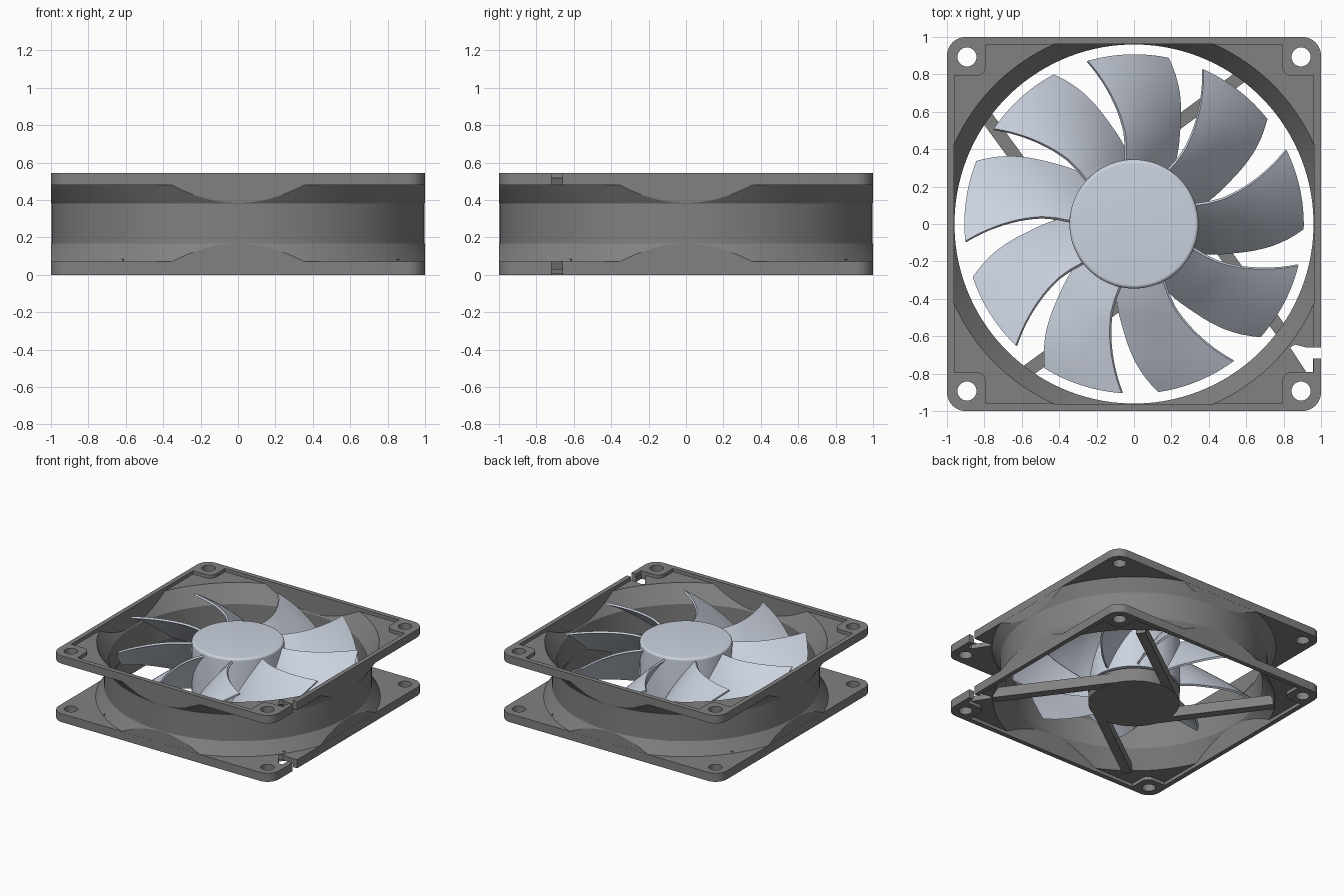
import bpy, bmesh
from math import sin, cos, pi, radians

if "Cube" in bpy.data.objects:
    bpy.data.objects.remove(bpy.data.objects["Cube"])

H = 0.545


def material(name, rgb):
    m = bpy.data.materials.new(name)
    m.diffuse_color = (*rgb, 1)
    m.use_nodes = True
    m.node_tree.nodes["Principled BSDF"].inputs["Base Color"].default_value = m.diffuse_color
    return m


DARK = material("dark_grey_plastic", (0.22, 0.22, 0.22))
PALE = material("pale_blue_plastic", (0.60, 0.65, 0.74))


def finish(bm, name):
    bmesh.ops.recalc_face_normals(bm, faces=bm.faces[:])
    me = bpy.data.meshes.new(name)
    bm.to_mesh(me)
    bm.free()
    ob = bpy.data.objects.new(name, me)
    bpy.context.collection.objects.link(ob)
    return ob


def prism(name, pts, z0, z1):
    bm = bmesh.new()
    lo = [bm.verts.new((x, y, z0)) for x, y in pts]
    hi = [bm.verts.new((x, y, z1)) for x, y in pts]
    bm.faces.new(lo[::-1])
    bm.faces.new(hi)
    n = len(pts)
    for i in range(n):
        j = (i + 1) % n
        bm.faces.new((lo[i], lo[j], hi[j], hi[i]))
    return finish(bm, name)


def lathe(name, profile, n=128):
    # profile of (radius, z), capped at both ends
    bm = bmesh.new()
    rings = [[bm.verts.new((r * cos(2 * pi * (i + .5) / n), r * sin(2 * pi * (i + .5) / n), z))
              for i in range(n)] for r, z in profile]
    for a, b in zip(rings, rings[1:]):
        for i in range(n):
            j = (i + 1) % n
            bm.faces.new((a[i], a[j], b[j], b[i]))
    bm.faces.new(rings[0][::-1])
    bm.faces.new(rings[-1])
    return finish(bm, name)


def activate(ob):
    bpy.ops.object.select_all(action='DESELECT')
    ob.select_set(True)
    bpy.context.view_layer.objects.active = ob


def boolean(ob, tool, op):
    m = ob.modifiers.new(op, 'BOOLEAN')
    m.operation, m.object, m.solver = op, tool, 'EXACT'
    activate(ob)
    bpy.ops.object.modifier_apply(modifier=m.name)
    bpy.data.objects.remove(tool)


def dress(ob, mat, angle=20):
    ob.data.materials.clear()
    ob.data.materials.append(mat)
    activate(ob)
    bpy.ops.object.shade_smooth_by_angle(angle=radians(angle))


def arc(cx, cy, r, a0, a1, n):
    return [(cx + r * cos(radians(a0 + (a1 - a0) * i / n)),
             cy + r * sin(radians(a0 + (a1 - a0) * i / n))) for i in range(n + 1)]


def four(pts):
    # repeat a quadrant outline around the axis
    out, q = [], pts
    for _ in range(4):
        out += q
        q = [(-y, x) for x, y in q]
    return out


def square(s):
    return four([(s, s)])


# duct: waisted cylinder flaring at both ends, trimmed to the square
frame = lathe("frame", [(1.065, 0.035), (1.06, 0.07), (0.998, 0.168), (0.998, 0.382),
                        (1.06, 0.48), (1.065, 0.51)])
boolean(frame, prism("trim", square(0.9992), -0.1, 0.7), 'INTERSECT')

# two square flanges
for z0, z1 in ((0, 0.07), (0.48, H)):
    boolean(frame, prism("flange", four(arc(0.9, 0.9, 0.1, 0, 90, 10)), z0, z1), 'UNION')

# flared bore
bore = lathe("bore", [(1.052, -0.1), (1.052, 0.03), (0.96, 0.168), (0.96, 0.382),
                      (1.052, H - 0.03), (1.052, 0.7)])
boolean(bore, prism("trim", square(0.963), -0.2, 0.8), 'INTERSECT')
boolean(frame, bore, 'DIFFERENCE')

# shallow recess inside each rim, leaving the corner pads
recess = four([(0.961, 0.79)] + arc(0.85, 0.85, 0.06, 270, 180, 6) + [(0.79, 0.961)])
for z0, z1 in ((-0.1, 0.028), (H - 0.028, 0.7)):
    boolean(frame, prism("recess", recess, z0, z1), 'DIFFERENCE')

# screw holes
for sx in (-1, 1):
    for sy in (-1, 1):
        boolean(frame, prism("hole", arc(0.893 * sx, 0.893 * sy, 0.051, 0, 348.75, 31), -0.1, 0.7),
                'DIFFERENCE')

# cable notch
notch = [(0.835, -0.66), (0.86, -0.645), (0.92, -0.66), (1.1, -0.66), (1.1, -0.72),
         (0.957, -0.72), (0.957, -0.79), (0.92, -0.79)]
boolean(frame, prism("notch", notch[::-1], -0.1, 0.7), 'DIFFERENCE')
dress(frame, DARK)

# motor base
base = lathe("motor_base", [(0.34, 0), (0.34, 0.11)], 96)
dress(base, DARK)

# swirled support arms, tangent to the motor base
ux, uy = 0.807, 0.59
strip = []
for s, w in ((-0.22, -0.035), (0.785, -0.035), (0.785, 0.035), (-0.22, 0.035)):
    strip.append((s * ux - w * uy, 0.37 + s * uy + w * ux))
for k in range(4):
    dress(prism(f"support_arm_{k + 1}", strip, 0.003, 0.085), DARK)
    strip = [(-y, x) for x, y in strip]

# rotor hub with rounded top edge
top = [(0.325 + 0.02 * cos(radians(a)), 0.52 + 0.02 * sin(radians(a))) for a in range(0, 91, 15)]
hub = lathe("rotor_hub", [(0.345, 0.125)] + top, 96)
dress(hub, PALE, 30)


def interp(table, r):
    for (r0, v0), (r1, v1) in zip(table, table[1:]):
        if r <= r1:
            return v0 + (v1 - v0) * (r - r0) / (r1 - r0)
    return table[-1][1]


# swept blades: edge angles in degrees clockwise from +y, by radius
lead = [(0.33, -8), (0.42, -6), (0.5, -6), (0.6, -7.8), (0.71, -10.5), (0.81, -13.2), (0.905, -16)]
trail = [(0.33, 36), (0.45, 30.5), (0.55, 25.8), (0.65, 22.2), (0.74, 18.9), (0.82, 15.5), (0.905, 11.5)]
NR, NC = 14, 12
for k in range(9):
    bm = bmesh.new()
    grid = []
    for i in range(NR + 1):
        f = i / NR
        r = 0.33 + 0.575 * f
        a0, a1 = interp(lead, r), interp(trail, r)
        row = []
        for j in range(NC + 1):
            t = j / NC
            a = radians(a0 + (a1 - a0) * t + 40 * k)
            z = 0.515 - (0.375 - 0.075 * f) * (0.7 * t + 0.3 * t * t)
            row.append(bm.verts.new((r * sin(a), r * cos(a), z)))
        grid.append(row)
    for i in range(NR):
        for j in range(NC):
            bm.faces.new((grid[i][j], grid[i + 1][j], grid[i + 1][j + 1], grid[i][j + 1]))
    blade = finish(bm, f"blade_{k + 1}")
    sol = blade.modifiers.new("thickness", 'SOLIDIFY')
    sol.thickness, sol.offset = 0.016, 0
    activate(blade)
    bpy.ops.object.modifier_apply(modifier=sol.name)
    dress(blade, PALE, 35)
